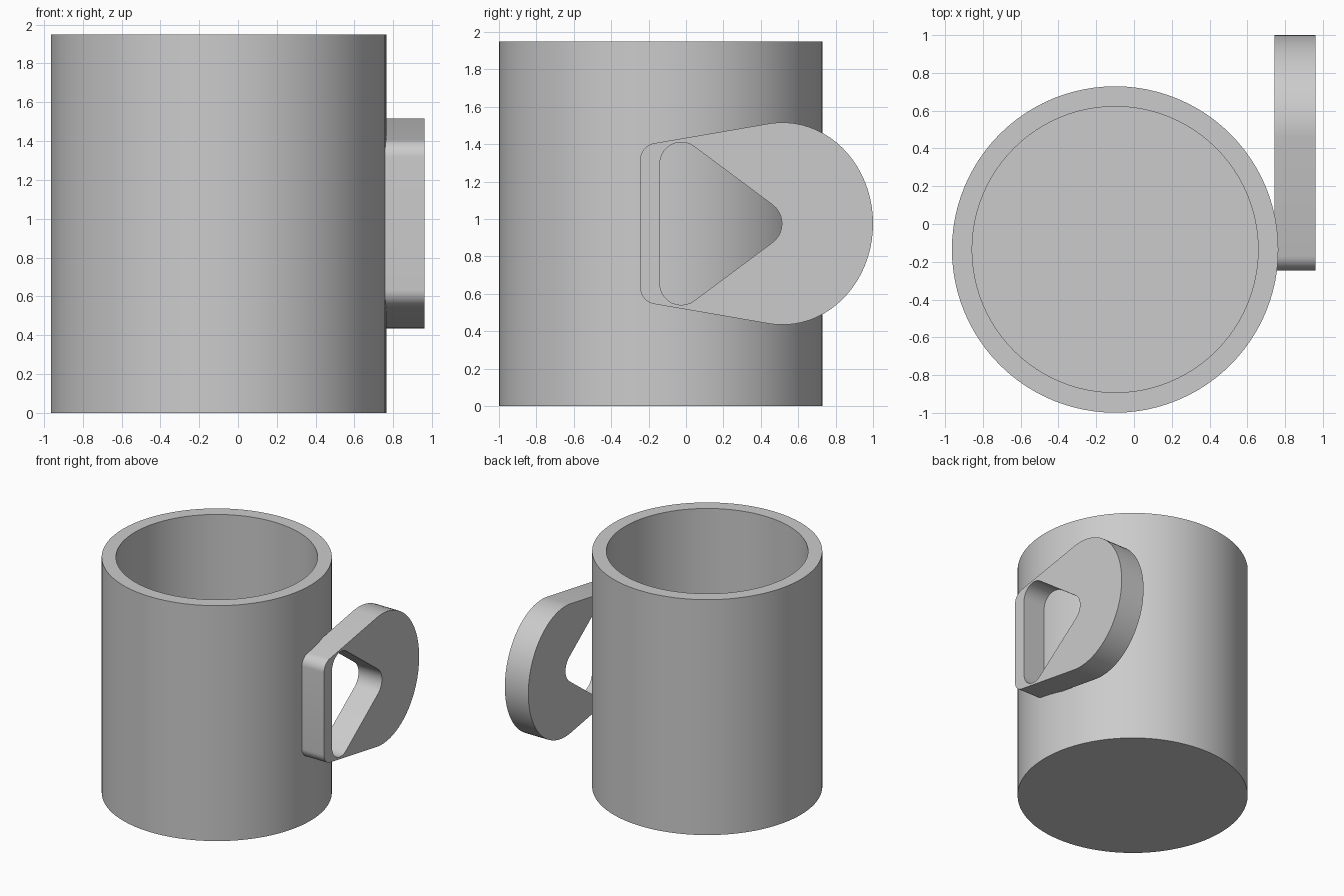
import bpy, bmesh, math
from mathutils import Vector

old = bpy.data.objects.get("Cube")
if old:
    bpy.data.objects.remove(old, do_unlink=True)

grey = bpy.data.materials.new("plain grey")
grey.use_nodes = True
COLOUR = (0.6, 0.6, 0.6, 1)
grey.diffuse_color = COLOUR
grey.node_tree.nodes["Principled BSDF"].inputs["Base Color"].default_value = COLOUR


def finish(bm, name):
    """Turn a bmesh into a smooth-shaded object with sharp rims."""
    bmesh.ops.recalc_face_normals(bm, faces=bm.faces)
    mesh = bpy.data.meshes.new(name)
    bm.to_mesh(mesh)
    bm.free()
    mesh.materials.append(grey)
    obj = bpy.data.objects.new(name, mesh)
    bpy.context.collection.objects.link(obj)
    bpy.ops.object.select_all(action='DESELECT')
    obj.select_set(True)
    bpy.context.view_layer.objects.active = obj
    bpy.ops.object.shade_smooth_by_angle(angle=math.radians(30))
    return obj


def fillet(before, corner, after, radius, steps=10):
    """Points of an arc rounding a corner."""
    p, a, b = Vector(corner), Vector(before), Vector(after)
    u, v = (a - p).normalized(), (b - p).normalized()
    half = u.angle(v) / 2
    centre = p + (u + v).normalized() * radius / math.sin(half)
    reach = radius / math.tan(half)
    start = (p + u * reach - centre).normalized()
    end = (p + v * reach - centre).normalized()
    return [centre + start.slerp(end, i / steps).normalized() * radius
            for i in range(steps + 1)]


# Cup: wall and floor profile spun around its axis
CUP_X, CUP_Y, HEIGHT = -0.10, -0.135, 1.95
OUTER, INNER, FLOOR = 0.864, 0.757, 0.11
bm = bmesh.new()
profile = [(0, 0), (OUTER, 0), (OUTER, HEIGHT), (INNER, HEIGHT), (INNER, FLOOR), (0, FLOOR)]
verts = [bm.verts.new((r, 0, z)) for r, z in profile]
edges = [bm.edges.new(pair) for pair in zip(verts, verts[1:])]
bmesh.ops.spin(bm, geom=verts + edges, cent=(0, 0, 0), axis=(0, 0, 1),
               angle=math.tau, steps=96, use_merge=True)
bmesh.ops.remove_doubles(bm, verts=bm.verts, dist=0.0001)
cup = finish(bm, "cup")
cup.location = (CUP_X, CUP_Y, 0)

# Handle outline in (y, z), measured from its mid height
MID, X_IN, X_OUT = 0.975, 0.745, 0.96
ARC_Y, ARC_A, ARC_B = 0.515, 0.485, 0.541
arc = []
for i in range(41):
    t = math.radians(97 - 194 * i / 40)
    arc.append(Vector((ARC_Y + ARC_A * math.cos(t), ARC_B * math.sin(t))))
low, high = Vector((-0.245, -0.417)), Vector((-0.245, 0.417))
outline = arc + fillet(arc[-1], low, high, 0.09) + fillet(low, high, arc[0], 0.09)

# Rounded triangular finger hole
top, tip, bottom = (-0.14, 0.549), (0.598, 0), (-0.14, -0.549)
hole = (fillet(bottom, top, tip, 0.115) + fillet(top, tip, bottom, 0.126)
        + fillet(tip, bottom, top, 0.115))

# Handle: flat plate with the hole, extruded sideways
bm = bmesh.new()
edges = []
for loop in (outline, hole):
    ring = [bm.verts.new((X_IN, p.x, MID + p.y)) for p in loop]
    edges += [bm.edges.new((ring[i - 1], ring[i])) for i in range(len(ring))]
bmesh.ops.triangle_fill(bm, edges=edges, use_beauty=True, normal=(1, 0, 0))
plate = bmesh.ops.extrude_face_region(bm, geom=bm.faces[:], use_keep_orig=True)
moved = [g for g in plate["geom"] if isinstance(g, bmesh.types.BMVert)]
bmesh.ops.translate(bm, verts=moved, vec=(X_OUT - X_IN, 0, 0))
finish(bm, "handle")
